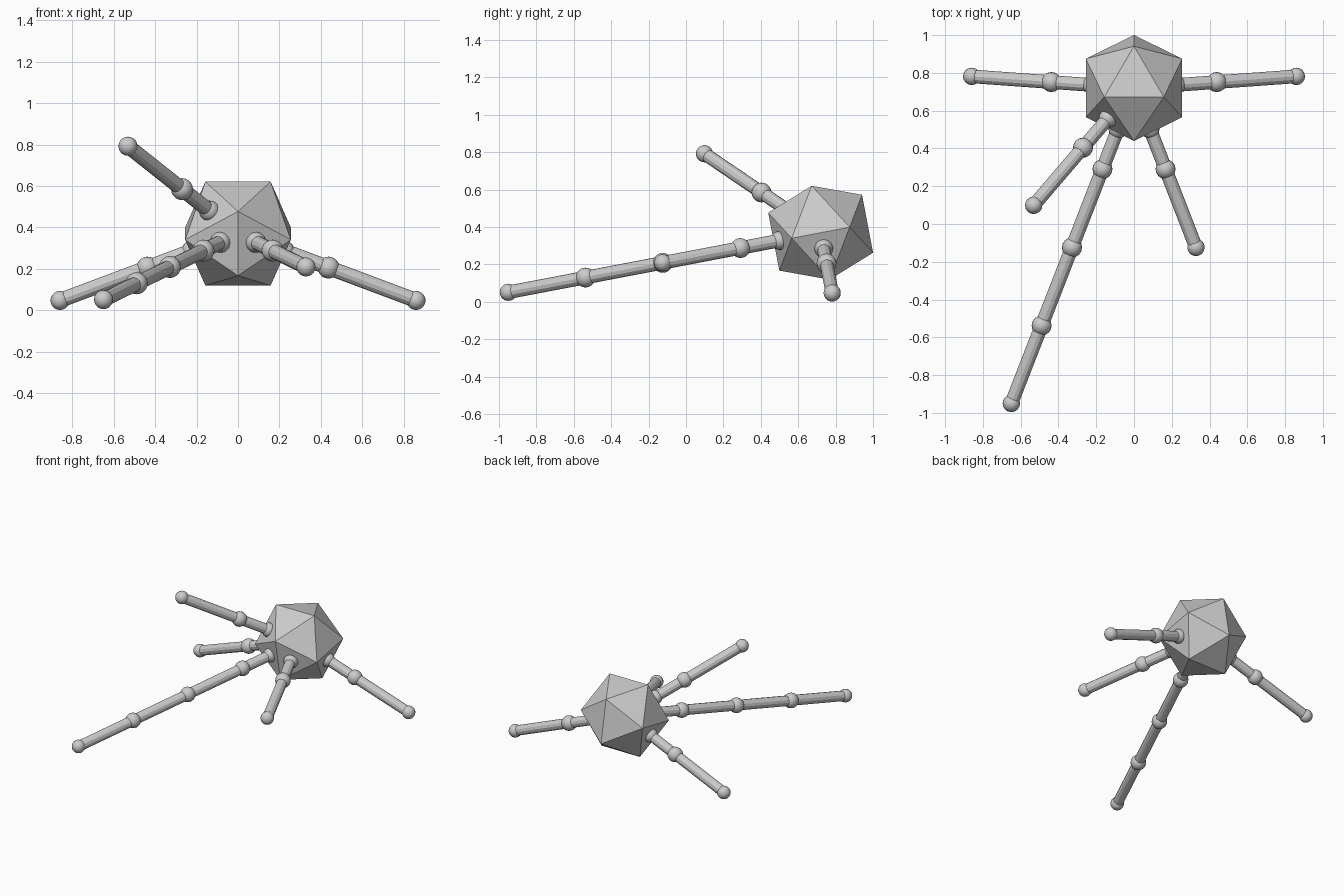
import bpy, bmesh
from math import radians, sqrt
from mathutils import Vector, Matrix

if "Cube" in bpy.data.objects:
    bpy.data.objects.remove(bpy.data.objects["Cube"])

PHI = (1 + sqrt(5)) / 2
R = 0.30                                   # body circumradius
CENTER = Vector((0, 0.72, 0.37))
TILT = Matrix.Rotation(radians(10.8), 3, 'X')
FACE = 0.7947 * R                          # distance from centre to a face


def add_object(name, bm):
    mesh = bpy.data.meshes.new(name)
    bm.to_mesh(mesh)
    bm.free()
    obj = bpy.data.objects.new(name, mesh)
    bpy.context.collection.objects.link(obj)
    return obj


def ball(name, pos, radius):
    bm = bmesh.new()
    bmesh.ops.create_uvsphere(bm, u_segments=16, v_segments=10, radius=radius,
                              matrix=Matrix.Translation(pos))
    for f in bm.faces:
        f.smooth = True
    add_object(name, bm)


def rod(name, a, b, radius):
    axis = b - a
    turn = axis.to_track_quat('Z', 'Y').to_matrix().to_4x4()
    bm = bmesh.new()
    bmesh.ops.create_cone(bm, cap_ends=True, segments=12, radius1=radius,
                          radius2=radius, depth=axis.length,
                          matrix=Matrix.Translation((a + b) / 2) @ turn)
    add_object(name, bm)


def limb(name, normal, reach):
    """Chain of rods and ball joints leaving a body face along its normal."""
    d = TILT @ Vector(normal).normalized()
    points = [CENTER + d * r for r in [FACE] + reach]
    for i, p in enumerate(points):
        end = i == len(points) - 1
        radius = 0.05 if i == 0 else 0.046 if end else 0.053
        ball(f"{name}_{'foot' if end else 'joint'}_{i}", p, radius)
        if i:
            rod(f"{name}_rod_{i}", points[i - 1], p, 0.036)


# Body: icosahedron, hull of three golden rectangles
bm = bmesh.new()
for s in (-1, 1):
    for t in (-1, 1):
        for v in ((0, s * PHI, t), (s, 0, t * PHI), (s * PHI, t, 0)):
            bm.verts.new(TILT @ Vector(v).normalized() * R + CENTER)
bmesh.ops.convex_hull(bm, input=bm.verts)
bmesh.ops.recalc_face_normals(bm, faces=bm.faces)
add_object("body", bm)

# Limbs, each along a face normal
SHORT, LONG = [0.468, 0.92], [0.468, 0.92, 1.37, 1.82]
for side, s in (("left", -1), ("right", 1)):
    limb(f"{side}_side_leg", (s * PHI, 0, -1 / PHI), SHORT)
limb("right_front_leg", (1 / PHI, -PHI, 0), SHORT)
limb("long_front_leg", (-1 / PHI, -PHI, 0), LONG)
limb("raised_arm", (-1, -1, 1), SHORT)
